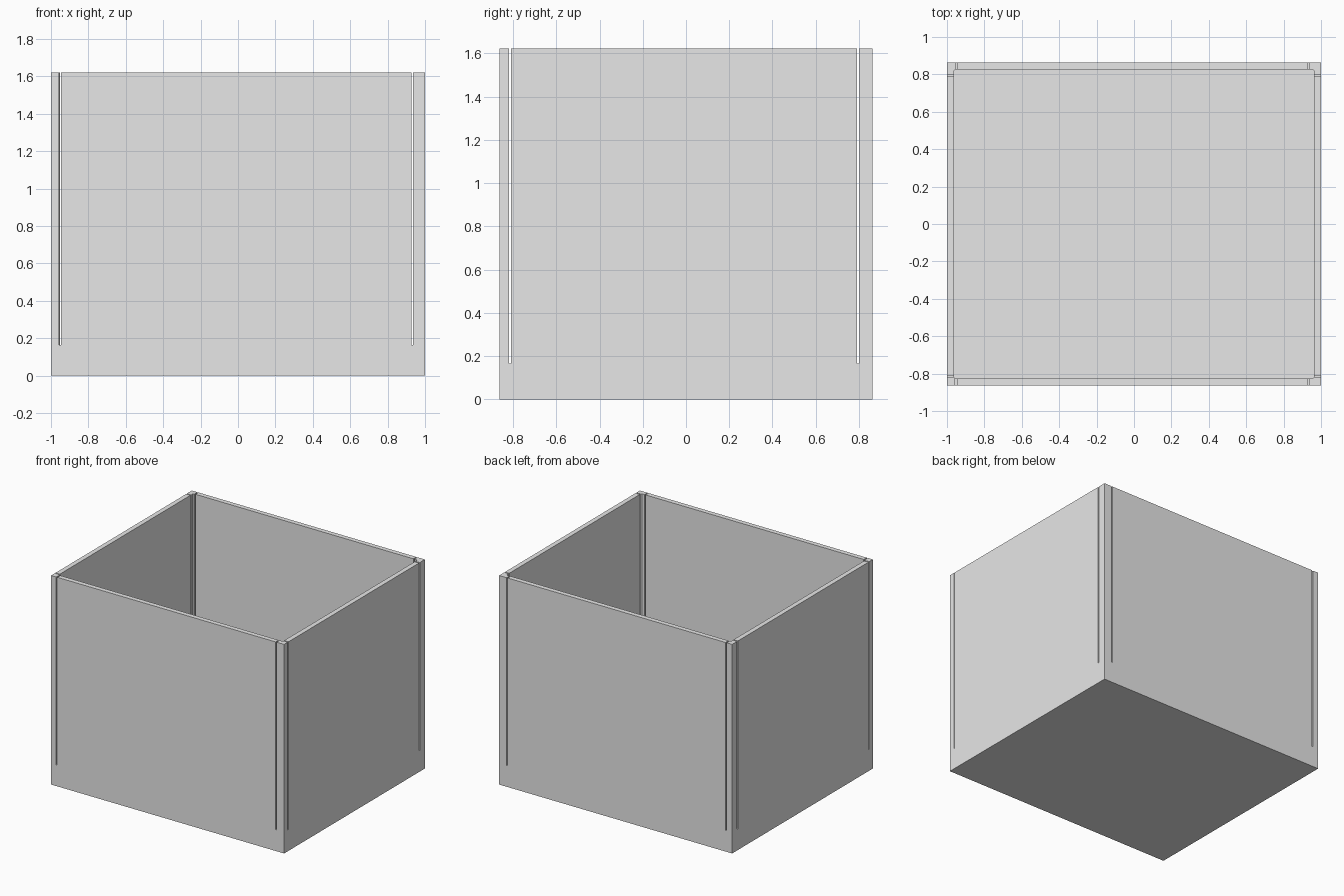
import bpy
import bmesh
from mathutils import Matrix, Vector

cube = bpy.data.objects.get("Cube")
if cube:
    bpy.data.objects.remove(cube, do_unlink=True)

HALF_X, HALF_Y, HEIGHT = 1.0, 0.863, 1.622
WALL, FLOOR = 0.037, 0.037
SLOT_BASE, SLOT = 0.165, 0.009

grey = bpy.data.materials.new("light_grey")
grey.use_nodes = True
grey.diffuse_color = (0.8, 0.8, 0.8, 1)
grey.node_tree.nodes["Principled BSDF"].inputs["Base Color"].default_value = (0.8, 0.8, 0.8, 1)


def box(name, low, high, corner=0):
    """Box between two corners, with optional chamfered upright edges."""
    low, high = Vector(low), Vector(high)
    bm = bmesh.new()
    matrix = Matrix.Translation((low + high) / 2) @ Matrix.Diagonal((*(high - low), 1))
    bmesh.ops.create_cube(bm, size=1, matrix=matrix)
    if corner:
        upright = [e for e in bm.edges if abs(e.verts[0].co.z - e.verts[1].co.z) > 0.1]
        bmesh.ops.bevel(bm, geom=upright, offset=corner, segments=1, affect='EDGES')
    mesh = bpy.data.meshes.new(name)
    bm.to_mesh(mesh)
    bm.free()
    mesh.materials.append(grey)
    obj = bpy.data.objects.new(name, mesh)
    bpy.context.collection.objects.link(obj)
    return obj


# Solid block that becomes the open box
body = box("open_box", (-HALF_X, -HALF_Y, 0), (HALF_X, HALF_Y, HEIGHT))

# Inner cavity with slightly clipped corners
in_x, in_y, top = HALF_X - WALL, HALF_Y - WALL, HEIGHT + 0.1
cutters = [box("cavity_cutter", (-in_x, -in_y, FLOOR), (in_x, in_y, top), 0.008)]

# Narrow slots through the front and back walls
for side in (-1, 1):
    y = side * HALF_Y
    for x in (-0.952 if side < 0 else -0.948, 0.931):
        cutters.append(box("slot_cutter", (x - SLOT / 2, y - 0.06, SLOT_BASE),
                           (x + SLOT / 2, y + 0.06, top)))

# Narrow slots through the left and right walls
for x in (-HALF_X, HALF_X):
    for y in (-0.814, 0.796):
        cutters.append(box("slot_cutter", (x - 0.06, y - SLOT / 2, SLOT_BASE),
                           (x + 0.06, y + SLOT / 2, top)))

# Cut everything, keep the finished mesh and drop the cutters
for cutter in cutters:
    cutter.hide_render = True
    cut = body.modifiers.new(cutter.name, 'BOOLEAN')
    cut.operation = 'DIFFERENCE'
    cut.solver = 'EXACT'
    cut.object = cutter

graph = bpy.context.evaluated_depsgraph_get()
finished = bpy.data.meshes.new_from_object(body.evaluated_get(graph))
body.modifiers.clear()
body.data = finished
for cutter in cutters:
    bpy.data.objects.remove(cutter, do_unlink=True)
